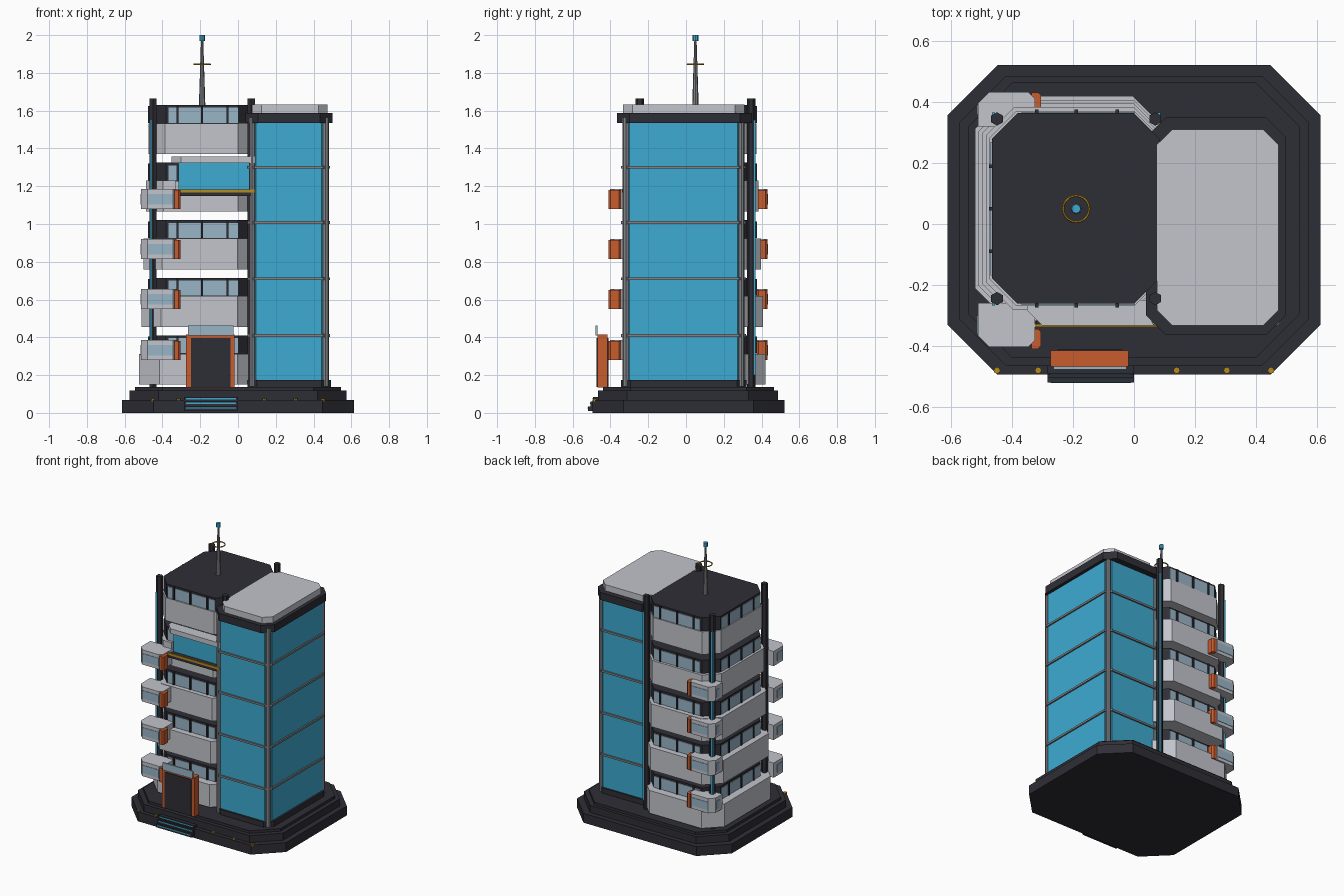
import bpy, bmesh, math

if "Cube" in bpy.data.objects:
    bpy.data.objects.remove(bpy.data.objects["Cube"])

def material(name, rgb):
    m = bpy.data.materials.new(name)
    lin = [c / 12.92 if c <= 0.04045 else ((c + 0.055) / 1.055) ** 2.4 for c in rgb]
    m.diffuse_color = (*lin, 1)
    m.use_nodes = True
    m.node_tree.nodes["Principled BSDF"].inputs["Base Color"].default_value = m.diffuse_color
    return m

LIGHT = material("light panel", (0.76, 0.77, 0.80))
DARK = material("dark charcoal", (0.18, 0.18, 0.21))
BLUE = material("blue glass", (0.24, 0.67, 0.82))
PANE = material("pale window", (0.60, 0.71, 0.78))
GREY = material("grey metal", (0.50, 0.51, 0.53))
ORANGE = material("orange trim", (0.78, 0.36, 0.18))
GOLD = material("gold trim", (0.72, 0.54, 0.12))

def finish(name, bm, mat):
    bmesh.ops.recalc_face_normals(bm, faces=bm.faces)
    me = bpy.data.meshes.new(name)
    bm.to_mesh(me)
    bm.free()
    me.materials.append(mat)
    ob = bpy.data.objects.new(name, me)
    bpy.context.collection.objects.link(ob)
    return ob

def outline(x0, x1, y0, y1, c):
    """Rectangle with corner cuts c = (front left, front right, back right, back left)."""
    a, b, d, e = c
    pts = [(x0, y0 + a), (x0 + a, y0), (x1 - b, y0), (x1, y0 + b),
           (x1, y1 - d), (x1 - d, y1), (x0 + e, y1), (x0, y1 - e)]
    out = []
    for p in pts:
        if p not in out:
            out.append(p)
    return out

def prism(name, x0, x1, y0, y1, z0, z1, mat, c=0.0):
    cuts = c if isinstance(c, tuple) else (c,) * 4
    pts = outline(x0, x1, y0, y1, cuts)
    bm = bmesh.new()
    lo = [bm.verts.new((x, y, z0)) for x, y in pts]
    hi = [bm.verts.new((x, y, z1)) for x, y in pts]
    bm.faces.new(lo[::-1])
    bm.faces.new(hi)
    n = len(pts)
    for i in range(n):
        j = (i + 1) % n
        bm.faces.new((lo[i], lo[j], hi[j], hi[i]))
    return finish(name, bm, mat)

def rod(name, x, y, z0, z1, r0, r1, mat, sides=8):
    bm = bmesh.new()
    bmesh.ops.create_cone(bm, cap_ends=True, segments=sides, radius1=r0, radius2=r1, depth=z1 - z0)
    bmesh.ops.translate(bm, verts=bm.verts, vec=(x, y, (z0 + z1) / 2))
    return finish(name, bm, mat)

# stepped octagonal base
prism("base_lower", -0.613, 0.613, -0.495, 0.522, 0, 0.067, DARK, 0.165)
prism("base_middle", -0.575, 0.575, -0.467, 0.487, 0.067, 0.118, DARK, 0.155)
prism("base_upper", -0.545, 0.545, -0.44, 0.465, 0.118, 0.137, DARK, 0.145)
for x in (-0.45, -0.315, -0.01, 0.14, 0.305, 0.45):
    rod("base_light", x, -0.481, 0.06, 0.075, 0.011, 0.011, GOLD)

# entrance steps with lit edges
for i in range(3):
    y = -0.52 + 0.014 * i
    z = 0.01 + 0.025 * i
    prism("entry_step", -0.285, 0.0, y, -0.44, z, z + 0.025, DARK)
    prism("step_light", -0.275, -0.01, y - 0.002, y + 0.004, z + 0.012, z + 0.019, BLUE)

# entrance portal
prism("door_frame", -0.275, -0.018, -0.468, -0.415, 0.135, 0.415, ORANGE)
prism("door_panel", -0.25, -0.04, -0.473, -0.41, 0.137, 0.397, DARK)
prism("door_canopy_glass", -0.265, -0.025, -0.478, -0.468, 0.41, 0.463, PANE)

# glass tower
prism("tower_plinth", 0.05, 0.492, -0.345, 0.32, 0.137, 0.175, DARK, 0.05)
prism("tower_glass", 0.06, 0.478, -0.333, 0.308, 0.17, 1.54, BLUE, 0.035)
for z in (0.41, 0.71, 1.008, 1.30):
    prism("tower_ring", 0.05, 0.488, -0.343, 0.318, z - 0.007, z + 0.007, GREY, 0.037)
for x in (0.075, 0.463):
    for y in (-0.318, 0.293):
        rod("tower_corner_post", x, y, 0.14, 1.56, 0.018, 0.018, GREY)
prism("tower_rim", 0.04, 0.5, -0.365, 0.35, 1.535, 1.588, DARK, 0.065)
prism("tower_roof", 0.075, 0.475, -0.333, 0.31, 1.588, 1.632, LIGHT, 0.05)

# floors of the main block, separated by open gaps
X0, X1, Y0, Y1 = -0.467, 0.085, -0.262, 0.364
XS = (-0.375, -0.32, -0.19, -0.055, 0.008)
YS = (-0.175, -0.09, 0.05, 0.19, 0.275)
for k in range(5):
    z = 0.15 + 0.305 * k
    d = 0.056 - 0.012 * k
    cut = 0.085 + d * 0.4
    sx0, sx1, sy0, sy1 = X0 - d, X1 + d * 0.35, Y0 - d, Y1 + d
    if k == 3:
        prism("spandrel_low", sx0, sx1, sy0, sy1, z, z + 0.085, LIGHT, cut)
        prism("spandrel_high", sx0, sx1, Y0 + 0.002, sy1, z + 0.085, z + 0.165, LIGHT,
              (0.07, cut, cut, cut))
        prism("spandrel_corner", sx0 + 0.05, -0.33, sy0, -0.2, z + 0.085, z + 0.165, LIGHT,
              (0.04, 0, 0, 0))
    else:
        prism("spandrel", sx0, sx1, sy0, sy1, z, z + 0.163, LIGHT, cut)
    prism("window_band", X0, X1, Y0, Y1, z + 0.16, z + 0.26, DARK, 0.085)
    za, zb = z + 0.166, z + 0.246
    for i in range(4):
        a, b = XS[i] + 0.006, XS[i + 1] - 0.006
        if k != 3 or i == 0:
            prism("front_pane", a, b, Y0 - 0.004, Y0 + 0.002, za, zb, PANE)
        prism("back_pane", a, b, Y1 - 0.002, Y1 + 0.004, za, zb, PANE)
        prism("side_pane", X0 - 0.004, X0 + 0.002, YS[i] + 0.006, YS[i + 1] - 0.006, za, zb, PANE)
    for i in (1, 2, 3):
        if k != 3:
            prism("front_mullion", XS[i] - 0.006, XS[i] + 0.006, Y0 - 0.012, Y0, za, zb + 0.008, DARK)
        prism("back_mullion", XS[i] - 0.006, XS[i] + 0.006, Y1, Y1 + 0.012, za, zb + 0.008, DARK)
        prism("side_mullion", X0 - 0.01, X0, YS[i] - 0.006, YS[i] + 0.006, za, zb + 0.008, DARK)

# recessed terrace on the fourth floor
prism("terrace_deck", -0.32, 0.07, -0.333, -0.255, 1.147, 1.168, DARK)
prism("terrace_rail", -0.34, 0.09, -0.338, -0.329, 1.167, 1.183, GOLD)
prism("terrace_glass", -0.315, 0.095, -0.278, -0.255, 1.168, 1.325, BLUE)
prism("terrace_canopy", -0.352, 0.09, -0.333, -0.25, 1.322, 1.357, LIGHT, (0.05, 0, 0, 0))

# corner pods, front and back
for zc in (0.33, 0.60, 0.865, 1.13):
    z0, z1 = zc - 0.05, zc + 0.055
    for s in (-1, 1):
        if s < 0:
            ya, yb, c = -0.402, -0.26, (0.035, 0.02, 0, 0)
            yo, oa, ob = -0.402, -0.41, -0.345
        else:
            ya, yb, c = 0.32, 0.432, (0, 0, 0.02, 0.035)
            yo, oa, ob = 0.432, 0.375, 0.432
        prism("pod", -0.513, -0.325, ya, yb, z0, z1, LIGHT, c)
        prism("pod_window", -0.478, -0.345, yo - 0.003, yo + 0.003, zc - 0.027, zc + 0.03, PANE)
        prism("pod_side_window", -0.516, -0.51, ya + 0.04, yb - 0.04, zc - 0.027, zc + 0.03, PANE)
        prism("pod_end_plate", -0.336, -0.305, oa, ob, zc - 0.05, zc + 0.05, ORANGE,
              (0, 0.01, 0.01, 0))

# corner pylons with light strips
for x, sx in ((-0.45, -1), (0.07, 1)):
    for y, sy in ((-0.245, -1), (0.345, 1)):
        rod("pylon", x, y, 0.13, 1.665, 0.022, 0.022, DARK, 6)
        xs, ys = x + sx * 0.012, y + sy * 0.017
        prism("pylon_light", xs - 0.005, xs + 0.005, ys - 0.005, ys + 0.005, 0.2, 1.55, BLUE)

# roof mast
rod("mast", -0.19, 0.05, 1.63, 1.975, 0.017, 0.006, GREY)
rod("mast_beacon", -0.19, 0.05, 1.97, 2.0, 0.015, 0.015, BLUE)
bpy.ops.mesh.primitive_torus_add(location=(-0.19, 0.05, 1.845), major_radius=0.043,
                                 minor_radius=0.004, major_segments=20, minor_segments=6)
ring = bpy.context.object
ring.name = "mast_ring"
ring.data.materials.append(GOLD)
